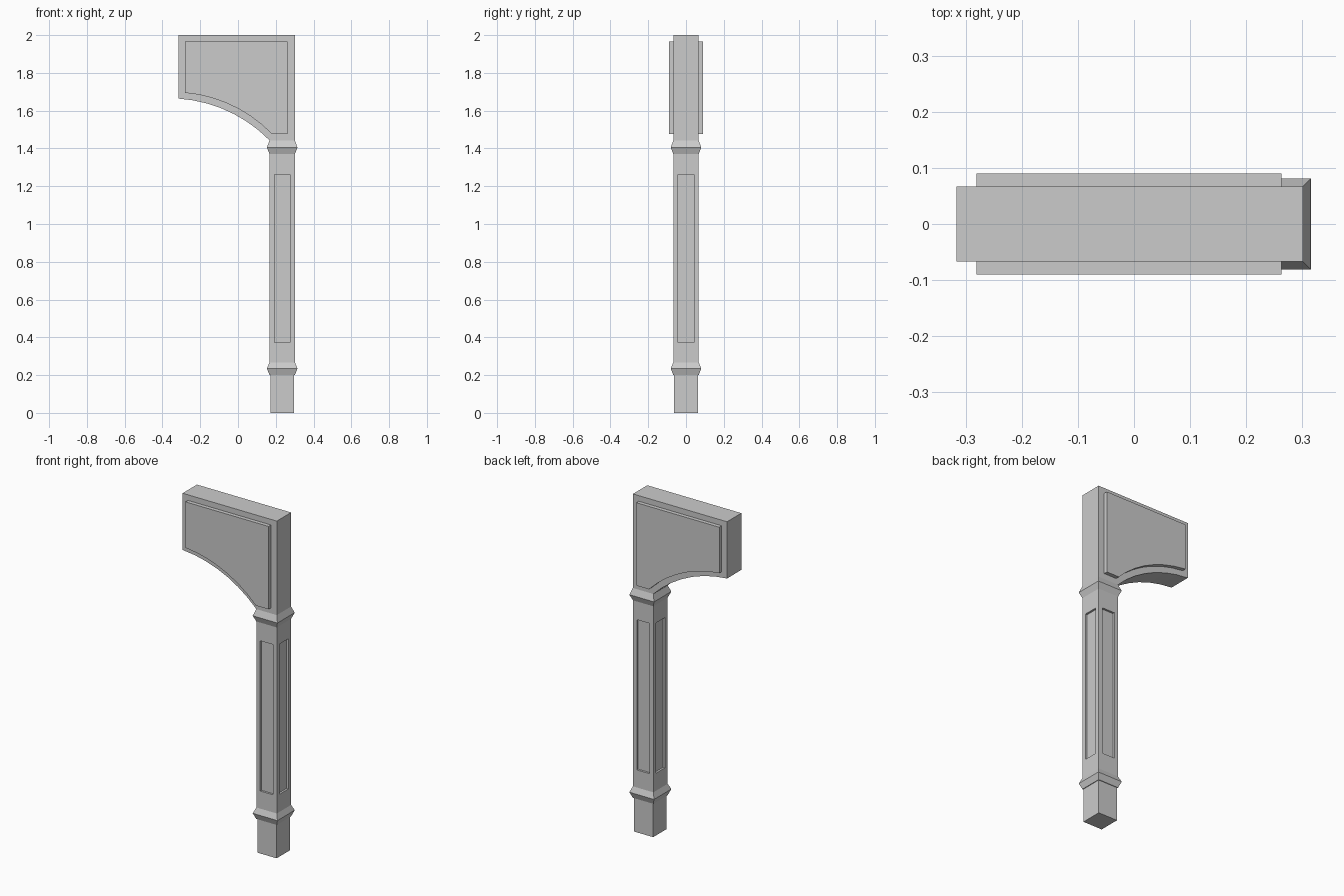
import bpy, bmesh, math
from mathutils import Vector

if "Cube" in bpy.data.objects:
    bpy.data.objects.remove(bpy.data.objects["Cube"])

POST_X, HALF = 0.234, 0.067   # post centre and half width


def finish(bm, name):
    bmesh.ops.recalc_face_normals(bm, faces=bm.faces)
    mesh = bpy.data.meshes.new(name)
    bm.to_mesh(mesh)
    bm.free()
    ob = bpy.data.objects.new(name, mesh)
    bpy.context.collection.objects.link(ob)
    return ob


def arc(a, b, sagitta, n):
    """Points on a circular arc from a to b, bulging to the left of a->b."""
    a, b = Vector(a), Vector(b)
    d = b - a
    normal = Vector((-d.y, d.x)).normalized()
    r = (d.length ** 2 / 4 + sagitta ** 2) / (2 * sagitta)
    centre = (a + b) / 2 + normal * (sagitta - r)
    half = math.asin(d.length / 2 / r)
    pts = []
    for i in range(n + 1):
        t = -half + 2 * half * i / n
        pts.append(centre + d.normalized() * r * math.sin(t) + normal * r * math.cos(t))
    return pts


def slab(name, outline, y0, y1, back=True):
    """Extrude an x-z outline from y0 to y1, optionally without the y1 face."""
    bm = bmesh.new()
    front = [bm.verts.new((p[0], y0, p[1])) for p in outline]
    rear = [bm.verts.new((p[0], y1, p[1])) for p in outline]
    n = len(outline)
    for i in range(n):
        j = (i + 1) % n
        bm.faces.new((front[i], front[j], rear[j], rear[i]))
    bm.faces.new(front)
    if back:
        bm.faces.new(rear)
    return finish(bm, name)


# Square post with two collars, lofted from (height, half width)
profile = [(0, 0.063), (0.20, 0.063), (0.20, HALF), (0.235, 0.081), (0.268, HALF),
           (1.37, HALF), (1.405, 0.081), (1.443, HALF)]
bm = bmesh.new()
rings = [[bm.verts.new((POST_X + sx * h, sy * h, z))
          for sx, sy in ((-1, -1), (1, -1), (1, 1), (-1, 1))] for z, h in profile]
shaft = []
for k, (lo, hi) in enumerate(zip(rings, rings[1:])):
    for i in range(4):
        j = (i + 1) % 4
        f = bm.faces.new((lo[i], lo[j], hi[j], hi[i]))
        if k == 4:
            shaft.append(f)
bm.faces.new(rings[0][::-1])
bm.normal_update()

# Sunken panels on the four sides of the shaft
bmesh.ops.inset_individual(bm, faces=shaft, thickness=0.036)
for f in shaft:
    for v in f.verts:
        v.co.z = 0.372 if v.co.z < 0.8 else 1.262
bm.normal_update()
for f in bmesh.ops.extrude_discrete_faces(bm, faces=shaft)["faces"]:
    f.normal_update()
    bmesh.ops.translate(bm, verts=f.verts, vec=f.normal * -0.012)
finish(bm, "post")

# Bracket with curved underside
slab("bracket",
     arc((-0.316, 1.664), (0.167, 1.443), 0.049, 7) + [(0.301, 1.443), (0.301, 2), (-0.316, 2)],
     -HALF, HALF)

# Raised panels on both faces of the bracket
panel = arc((-0.281, 1.695), (0.18, 1.476), 0.046, 7) + [
    (0.263, 1.476), (0.263, 1.967), (-0.281, 1.967)]
for side, name in ((-1, "front_panel"), (1, "back_panel")):
    slab(name, panel, side * 0.09, side * HALF, back=False)
